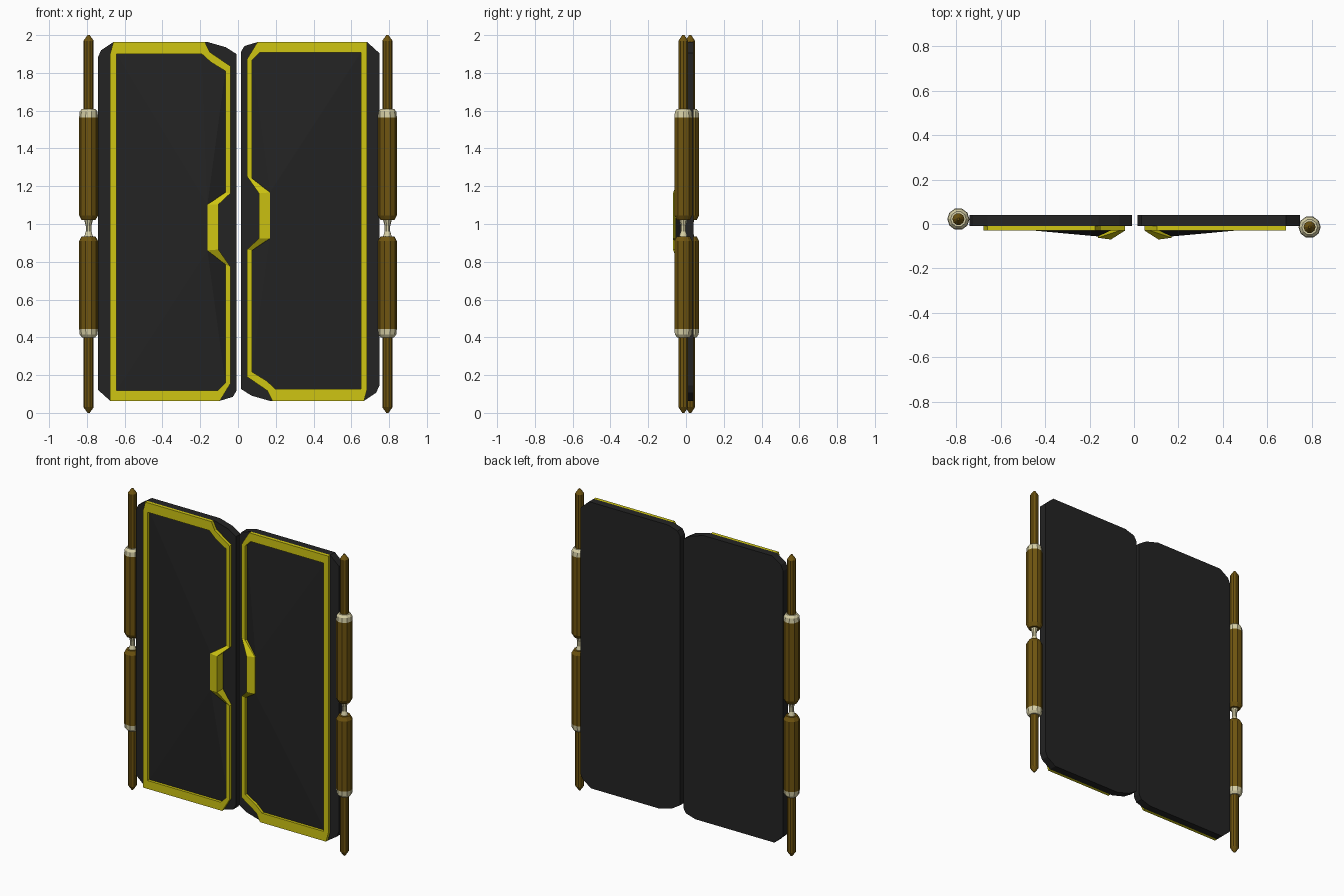
import bpy, bmesh, math

if "Cube" in bpy.data.objects:
    bpy.data.objects.remove(bpy.data.objects["Cube"])


def material(name, rgb):
    m = bpy.data.materials.new(name)
    m.diffuse_color = (*rgb, 1)
    m.use_nodes = True
    m.node_tree.nodes["Principled BSDF"].inputs["Base Color"].default_value = m.diffuse_color
    return m


DARK = material("dark", (0.017, 0.017, 0.017))
YELLOW = material("yellow", (0.62, 0.56, 0.006))
BROWN = material("brown", (0.16, 0.09, 0.005))
CREAM = material("cream", (0.68, 0.63, 0.38))


def make(name, verts, faces, mat):
    bm = bmesh.new()
    vs = [bm.verts.new(v) for v in verts]
    for f in faces:
        bm.faces.new([vs[i] for i in f])
    bmesh.ops.recalc_face_normals(bm, faces=bm.faces[:])
    me = bpy.data.meshes.new(name)
    bm.to_mesh(me)
    bm.free()
    me.materials.append(mat)
    ob = bpy.data.objects.new(name, me)
    bpy.context.collection.objects.link(ob)
    return ob


def loft(name, rings, mat, closed=False):
    """Skin equal-length rings; cap the ends, or join last ring to first."""
    n, k = len(rings[0]), len(rings)
    faces = [(r * n + i, r * n + (i + 1) % n,
              (r + 1) % k * n + (i + 1) % n, (r + 1) % k * n + i)
             for r in range(k if closed else k - 1) for i in range(n)]
    if not closed:
        faces += [tuple(range(n)), tuple(range((k - 1) * n, k * n))]
    return make(name, [v for r in rings for v in r], faces, mat)


# Door outlines (x, z), clockwise from the upper outside corner
BODY = [(-.741, 1.883), (-.725, 1.92), (-.66, 1.963), (-.16, 1.963),
        (-.065, 1.936), (-.008, 1.90), (-.008, .117), (-.027, .085),
        (-.096, .064), (-.677, .064), (-.741, .122)]
OUTER = [(-.677, 1.90), (-.66, 1.963), (-.175, 1.963), (-.149, 1.91),
         (-.041, 1.836), (-.041, 1.162), (-.104, 1.103), (-.104, .865),
         (-.041, .775), (-.041, .154), (-.096, .064), (-.677, .064)]
INNER = [(-.643, 1.87), (-.643, 1.90), (-.191, 1.90), (-.144, 1.857),
         (-.067, 1.81), (-.067, 1.167), (-.162, 1.103), (-.162, .86),
         (-.067, .785), (-.067, .159), (-.107, .119), (-.643, .119)]
GRIP = (6, 7)   # outline points pulled forward to form the handle


def ring(outline, y, grip_y=None):
    return [(x, grip_y if grip_y is not None and i in GRIP else y, z)
            for i, (x, z) in enumerate(outline)]


def door(side):
    parts = [
        # slab
        loft(side + "_door_slab", [ring(BODY, -.01), ring(BODY, .04)], DARK),
        # raised border that becomes the handle
        loft(side + "_door_border",
             [ring(OUTER, -.009), ring(OUTER, -.03, -.07),
              ring(INNER, -.03, -.062), ring(INNER, -.009)], YELLOW, closed=True),
        # panel rising towards the handle
        make(side + "_door_panel", ring(INNER, -.012, -.056),
             [(6, 7, 11, 0), (6, 0, 1), (6, 1, 2), (6, 2, 3), (6, 3, 4), (6, 4, 5),
              (7, 8, 9), (7, 9, 10), (7, 10, 11)], DARK)]
    return parts


# The right door is the left one turned half round in the front plane
door("left")
for ob in door("right"):
    for v in ob.data.vertices:
        v.co.x, v.co.z = .007 - v.co.x, 2.027 - v.co.z


def lathe(name, profile, x, y, mat, n=10):
    rings = [[(x + r * math.cos(2 * math.pi * i / n), y + r * math.sin(2 * math.pi * i / n), z)
              for i in range(n)] for r, z in profile]
    return loft(name, rings, mat)


# Hinge posts
for side, x, y in (("left", -.791, .022), ("right", .791, -.014)):
    lathe(side + "_lower_rod", [(.006, 0), (.027, .03), (.027, .41)], x, y, BROWN)
    lathe(side + "_lower_cap", [(.035, .40), (.047, .415), (.05, .445)], x, y, CREAM)
    lathe(side + "_lower_sleeve", [(.05, .445), (.05, .91), (.036, .935)], x, y, BROWN)
    lathe(side + "_neck", [(.024, .93), (.015, .96), (.015, .99), (.024, 1.025)], x, y, CREAM)
    lathe(side + "_upper_sleeve", [(.036, 1.02), (.05, 1.045), (.05, 1.565)], x, y, BROWN)
    lathe(side + "_upper_cap", [(.05, 1.565), (.047, 1.595), (.035, 1.61)], x, y, CREAM)
    lathe(side + "_upper_rod", [(.027, 1.60), (.027, 1.97), (.006, 2)], x, y, BROWN)
